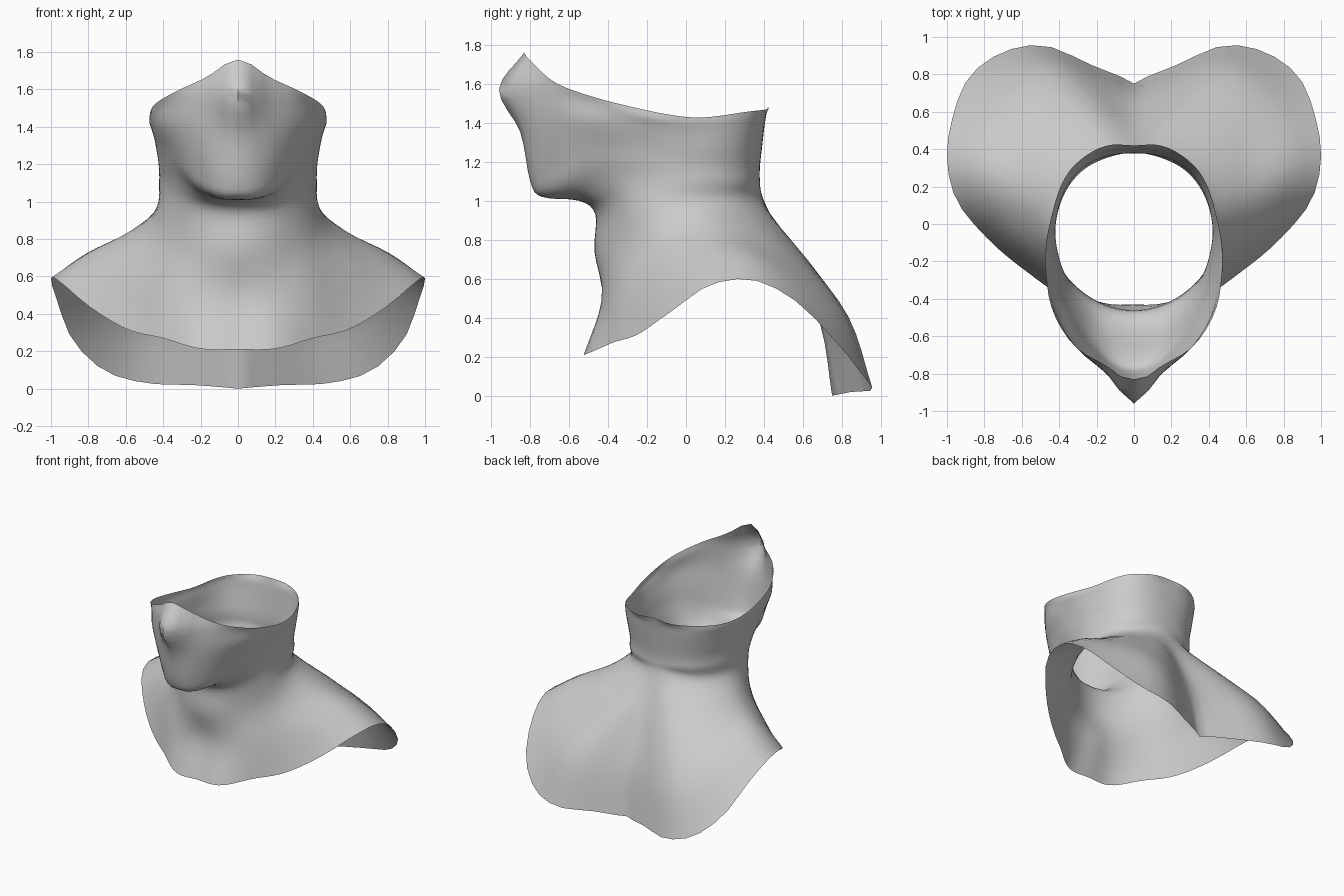
import bpy, bmesh, math

cube = bpy.data.objects.get("Cube")
if cube:
    bpy.data.objects.remove(cube, do_unlink=True)

COLUMNS = 72      # samples around the neck
STEPS = 4         # smooth rows between two guide rings


def hermite(p0, p1, m0, m1, t):
    """Cubic between two values with given end slopes."""
    a, b = t * t, t * t * t
    return ((2 * b - 3 * a + 1) * p0 + (b - 2 * a + t) * m0
            + (3 * a - 2 * b) * p1 + (b - a) * m1)


def spline(keys, values, at, ends):
    """Smooth interpolation over rising keys; ends scale the end slopes."""
    last = len(keys) - 1
    i = 0
    while i < last - 1 and at > keys[i + 1]:
        i += 1

    def secant(j):
        return (values[j + 1] - values[j]) / (keys[j + 1] - keys[j])

    def slope(j):
        if j == 0:
            return secant(0) * ends[0]
        if j == last:
            return secant(last - 1) * ends[1]
        before, after = keys[j] - keys[j - 1], keys[j + 1] - keys[j]
        return ((secant(j - 1) * after + secant(j) * before)
                / (before + after))

    span = keys[i + 1] - keys[i]
    return hermite(values[i], values[i + 1], slope(i) * span,
                   slope(i + 1) * span, (at - keys[i]) / span)


def ring(*points, notch=0):
    """Half outline from back to front, sampled by angle and mirrored."""
    angles = [math.pi - math.atan2(x, -y) for x, y, z in points]
    radii = [math.hypot(x, y) for x, y, z in points]
    heights = [z for x, y, z in points]
    ends = (notch, 0)
    result = []
    for c in range(COLUMNS):
        turn = math.tau * c / COLUMNS
        side = 1 if turn <= math.pi else -1
        a = min(turn, math.tau - turn)
        r = spline(angles, radii, a, ends)
        result.append((side * r * math.sin(a), r * math.cos(a),
                       spline(angles, heights, a, ends)))
    return result


# Guide rings of the cowl, from the shoulder cape up to the open rim
hem = ring((0, .75, 0), (.25, .86, .02), (.49, .955, .03), (.72, .91, .1),
           (.87, .8, .24), (.97, .57, .48), (1, .36, .59), (.95, .13, .57),
           (.81, -.05, .45), (.62, -.22, .33), (.4, -.38, .27),
           (.17, -.52, .21), (0, -.52, .21), notch=1)
cape = ring((0, .69, .36), (.2, .76, .36), (.44, .84, .39), (.69, .69, .52),
            (.81, .28, .725), (.69, -.01, .67), (.54, -.2, .58),
            (.36, -.36, .51), (.15, -.43, .49), (0, -.43, .49))
shoulder = ring((0, .54, .7), (.31, .62, .7), (.48, .48, .78), (.58, .2, .84),
                (.53, -.01, .83), (.32, -.33, .76), (0, -.47, .74))
neck = ring((0, .4, 1), (.3, .29, .98), (.43, 0, .98), (.33, -.32, .97),
            (0, -.465, .93))
throat = ring((0, .38, 1.1), (.29, .29, 1.1), (.42, 0, 1.1),
              (.39, -.22, 1.1), (.31, -.4, 1.09), (.17, -.52, 1.02),
              (0, -.55, 1))
jaw = ring((0, .38, 1.18), (.29, .29, 1.18), (.42, 0, 1.19),
           (.4, -.25, 1.19), (.32, -.48, 1.18), (.2, -.64, 1.07),
           (.08, -.73, 1.02), (0, -.74, 1.02))
chin = ring((0, .39, 1.27), (.3, .3, 1.27), (.43, 0, 1.27),
            (.42, -.25, 1.28), (.34, -.52, 1.27), (.21, -.69, 1.17),
            (.09, -.78, 1.11), (0, -.8, 1.1))
cheek = ring((0, .4, 1.36), (.3, .32, 1.36), (.44, 0, 1.35), (.45, -.27, 1.38),
             (.38, -.55, 1.41), (.25, -.71, 1.39), (.09, -.82, 1.36),
             (0, -.85, 1.35))
nose = ring((0, .41, 1.43), (.3, .33, 1.42), (.45, 0, 1.4), (.47, -.27, 1.44),
            (.41, -.5, 1.5), (.3, -.67, 1.54), (.13, -.82, 1.57),
            (.06, -.91, 1.57), (0, -.96, 1.57))
rim = ring((0, .42, 1.48), (.14, .42, 1.47), (.29, .34, 1.46), (.45, 0, 1.43),
           (.47, -.25, 1.475), (.42, -.5, 1.54), (.31, -.66, 1.6),
           (.13, -.77, 1.69), (.06, -.82, 1.74), (0, -.83, 1.76))
guides = [hem, cape, shoulder, neck, throat, jaw, chin, cheek, nose, rim]

# Loft a thin open sheet through the guide rings
bm = bmesh.new()
keys = list(range(len(guides)))
rows = []
for s in range((len(guides) - 1) * STEPS + 1):
    row = []
    for c in range(COLUMNS):
        row.append(bm.verts.new([spline(keys, [g[c][axis] for g in guides],
                                        s / STEPS, (1, 1))
                                 for axis in range(3)]))
    rows.append(row)
for lower, upper in zip(rows, rows[1:]):
    for c in range(COLUMNS):
        d = (c + 1) % COLUMNS
        bm.faces.new((lower[c], lower[d], upper[d], upper[c]))
bm.normal_update()
# Make the sheet face outward, judged on the neck wall at the back
bm.faces.ensure_lookup_table()
wall = bm.faces[len(keys) // 2 * STEPS * COLUMNS]
if wall.normal.y < 0:
    bmesh.ops.reverse_faces(bm, faces=bm.faces)

mesh = bpy.data.meshes.new("cowl")
bm.to_mesh(mesh)
bm.free()
cowl = bpy.data.objects.new("cowl", mesh)
bpy.context.collection.objects.link(cowl)

# Plain grey cloth
grey = bpy.data.materials.new("light_grey")
grey.use_nodes = True
colour = (.6, .6, .6, 1)
grey.diffuse_color = colour
grey.node_tree.nodes["Principled BSDF"].inputs["Base Color"].default_value = colour
mesh.materials.append(grey)

bpy.context.view_layer.objects.active = cowl
cowl.select_set(True)
bpy.ops.object.shade_smooth_by_angle(angle=math.radians(80))
